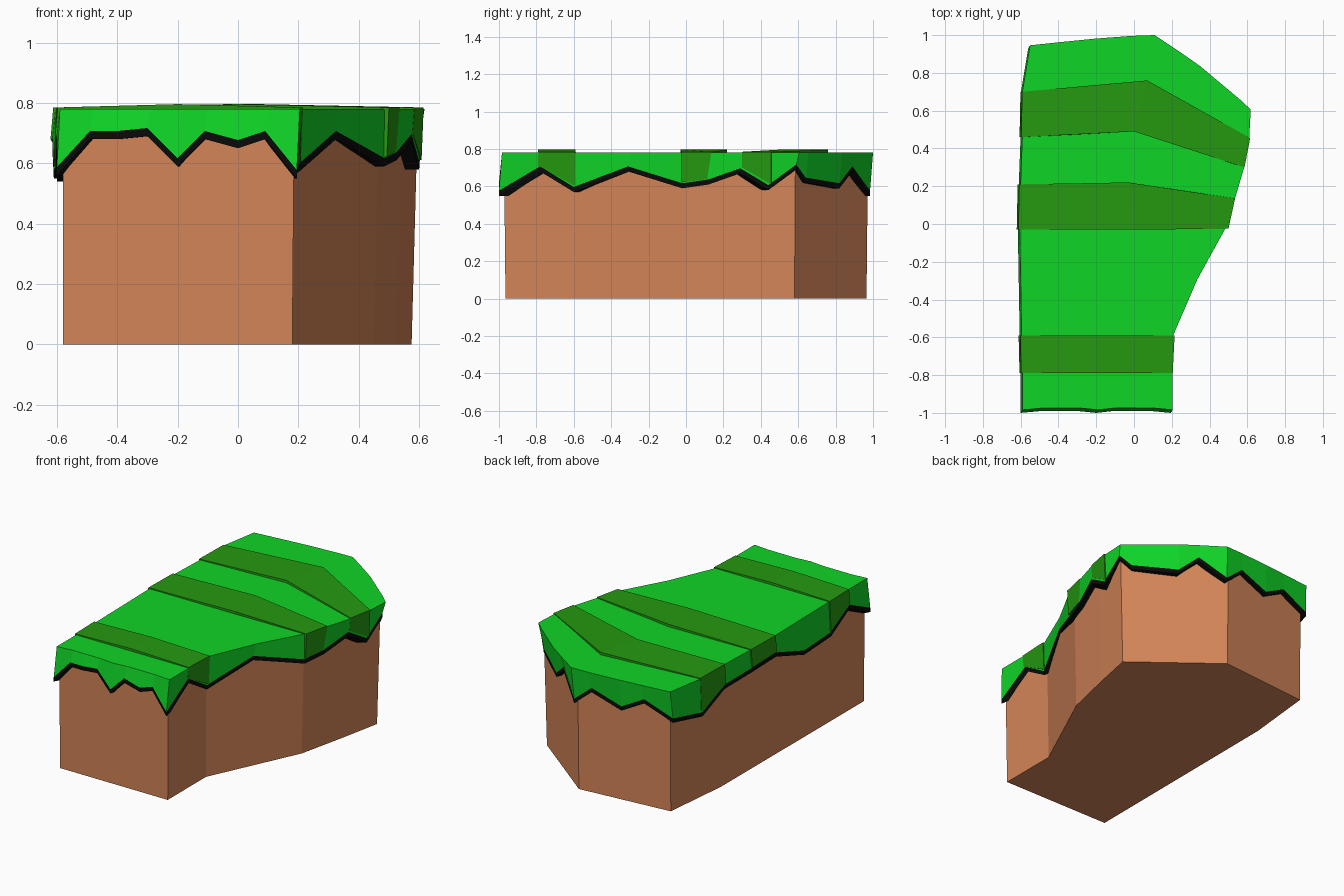
import bpy
import bmesh

default_cube = bpy.data.objects.get("Cube")
if default_cube:
    bpy.data.objects.remove(default_cube, do_unlink=True)


def make_material(name, red, green, blue):
    material = bpy.data.materials.new(name)
    material.use_nodes = True
    color = (red, green, blue, 1)
    material.diffuse_color = color
    shader = material.node_tree.nodes["Principled BSDF"]
    shader.inputs["Base Color"].default_value = color
    shader.inputs["Roughness"].default_value = 0.9
    return material


GRASS = make_material("bright grass green", 0.005, 0.66, 0.02)
STRIPE = make_material("dark grass green", 0.018, 0.32, 0.005)
SOIL = make_material("orange brown soil", 0.66, 0.235, 0.097)
SHADOW = make_material("black fringe", 0.003, 0.003, 0.003)


def finish_object(name, mesh_builder, materials):
    """Turn a bmesh into a linked, flat shaded object."""
    bmesh.ops.recalc_face_normals(mesh_builder, faces=mesh_builder.faces)
    mesh = bpy.data.meshes.new(name)
    mesh_builder.to_mesh(mesh)
    mesh_builder.free()
    for material in materials:
        mesh.materials.append(material)
    part = bpy.data.objects.new(name, mesh)
    bpy.context.collection.objects.link(part)
    return part


def add_ring(mesh_builder, points):
    return [mesh_builder.verts.new(point) for point in points]


def bridge_rings(mesh_builder, first, second, material_index=0):
    """Join two closed rings of equal length with quads."""
    count = len(first)
    for i in range(count):
        j = (i + 1) % count
        face = mesh_builder.faces.new((first[i], first[j], second[j], second[i]))
        face.material_index = material_index


# Soil block: footprint that flares slightly towards the top
footprint = [(-.58, -.965), (.18, -.965), (.18, -.58), (.45, 0), (.52, .31),
             (.575, .58), (.08, .965), (-.53, .91), (-.575, .47)]
SOIL_TOP = 0.74


def flare(x, y):
    return (x * 1.035 if x > 0 else x, y * 1.008, SOIL_TOP)


soil = bmesh.new()
base_ring = add_ring(soil, [(x, y, 0) for x, y in footprint])
upper_ring = add_ring(soil, [flare(x, y) for x, y in footprint])
bridge_rings(soil, base_ring, upper_ring)
soil.faces.new(base_ring)
soil.faces.new(upper_ring)
finish_object("soil_block", soil, [SOIL])

# Jagged lower rim of the turf: x, y and height of each tooth or notch
rim_front = [(-.6, -1, .56), (-.49, -.99, .68), (-.4, -.99, .68),
             (-.3, -.99, .69), (-.2, -1, .59), (-.11, -.99, .68),
             (0, -.99, .65), (.09, -.99, .68)]
rim_left = [(.195, -1, .55), (.195, -.78, .68), (.2, -.6, .57),
            (.325, -.31, .68), (.485, -.02, .59), (.525, .12, .61),
            (.575, .29, .67), (.6, .44, .58), (.608, .59, .69)]
rim_back = [(.555, .64, .62), (.34, .82, .59), (.24, .89, .68),
            (.1, .984, .55), (-.02, .98, .65), (-.22, .965, .58),
            (-.37, .95, .66)]
rim_right = [(-.56, .93, .58), (-.6, .69, .54), (-.6, .47, .63),
             (-.61, .21, .64), (-.615, -.03, .65), (-.61, -.32, .55),
             (-.605, -.6, .56), (-.6, -.79, .66)]
rim = rim_front + rim_left + rim_back + rim_right
TURF_TOP = 0.78
FRINGE = 0.027

# Turf: flat top, hanging skirt, black fringe and black underside
turf = bmesh.new()
top_ring = add_ring(turf, [(x + .01, y + .016, TURF_TOP) for x, y, z in rim])
skirt_ring = add_ring(turf, [(x, y, z + FRINGE) for x, y, z in rim])
fringe_ring = add_ring(turf, [(x, y, z) for x, y, z in rim])
inner_ring = add_ring(turf, [(x * .9, y * .9, z) for x, y, z in rim])
turf.faces.new(top_ring)
bridge_rings(turf, top_ring, skirt_ring)
bridge_rings(turf, skirt_ring, fringe_ring, 1)
bridge_rings(turf, fringe_ring, inner_ring, 1)
finish_object("turf", turf, [GRASS, SHADOW])


def skirt_height(x, y):
    """Height where the green skirt ends nearest to a point."""
    nearest = min(rim, key=lambda p: (p[0] - x) ** 2 + (p[1] - y) ** 2)
    return nearest[2] + FRINGE + 0.004


def make_stripe(name, front_edge, back_edge):
    """Raised band laid over the turf with a flap down each side."""
    band = bmesh.new()
    rows = []
    for edge in (front_edge, back_edge):
        right, middle, left = edge
        rows.append(add_ring(band, [
            (right[0] - .006, right[1], skirt_height(*right)),
            (right[0] + .003, right[1], TURF_TOP + .005),
            (middle[0], middle[1], TURF_TOP + .016),
            (left[0] + .015, left[1], TURF_TOP + .005),
            (left[0] + .008, left[1], skirt_height(*left)),
        ]))
    front, back = rows
    for i in range(len(front) - 1):
        band.faces.new((front[i], front[i + 1], back[i + 1], back[i]))
    # Closed thickness is built by pulling a second layer inwards
    stripe = finish_object(name, band, [STRIPE])
    if stripe.data.polygons[1].normal.z < 0:
        stripe.data.flip_normals()
    thickness = stripe.modifiers.new("thickness", "SOLIDIFY")
    thickness.thickness = 0.025
    thickness.offset = -1


make_stripe("front_stripe",
            [(-.6, -.79), (-.2, -.79), (.19, -.79)],
            [(-.605, -.59), (-.2, -.59), (.2, -.59)])
make_stripe("middle_stripe",
            [(-.615, -.03), (0, -.03), (.485, -.025)],
            [(-.61, .21), (-.03, .22), (.52, .135)])
make_stripe("rear_stripe",
            [(-.6, .46), (0, .49), (.57, .3)],
            [(-.595, .7), (.07, .76), (.6, .455)])
